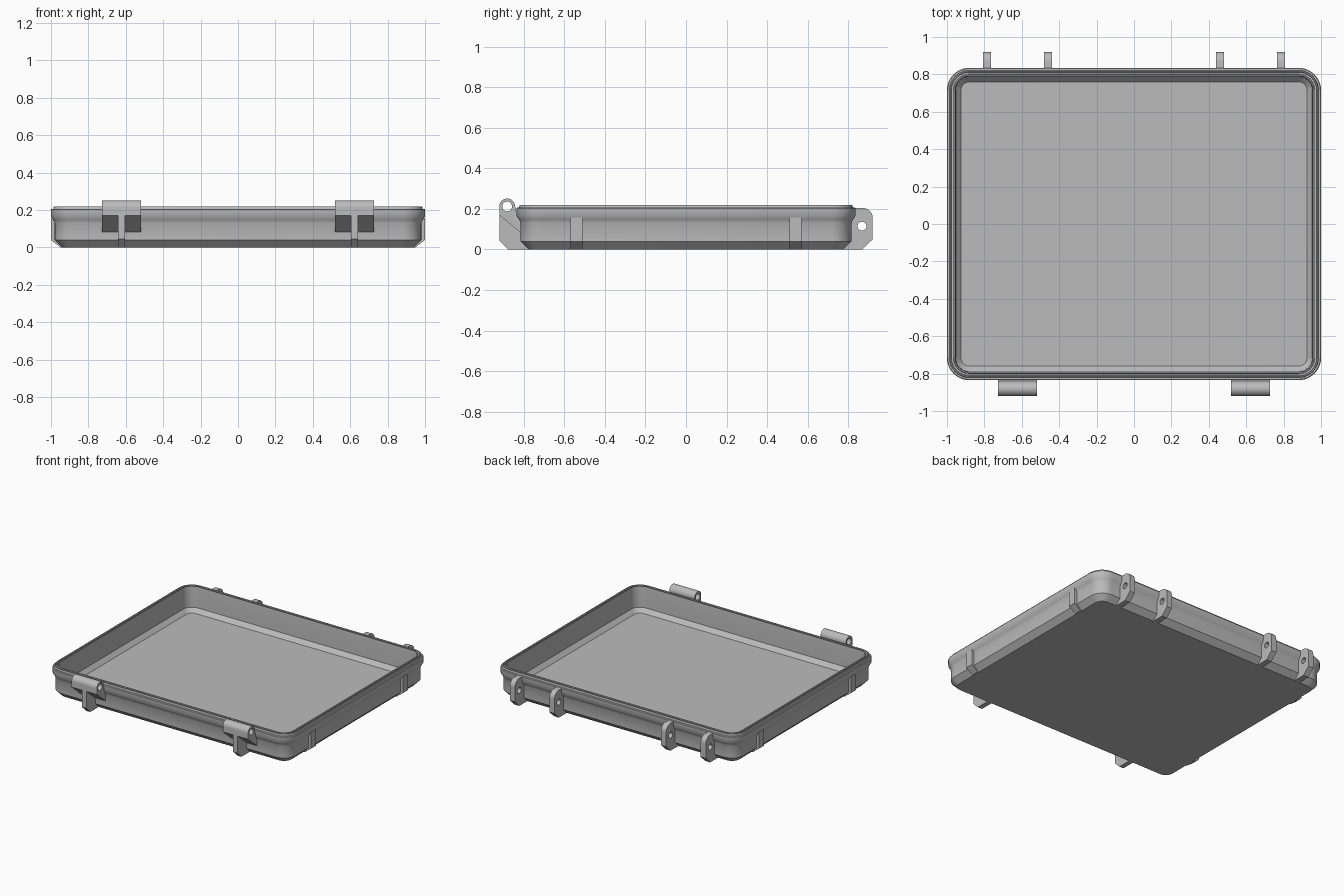
import bpy, bmesh
from math import sin, cos, pi, radians
from mathutils import Matrix, Vector

if "Cube" in bpy.data.objects:
    bpy.data.objects.remove(bpy.data.objects["Cube"])

grey = bpy.data.materials.new("plain_grey")
grey.use_nodes = True
colour = (0.5, 0.5, 0.5, 1)
grey.diffuse_color = colour
grey.node_tree.nodes["Principled BSDF"].inputs["Base Color"].default_value = colour


def finish(name, mesh):
    obj = bpy.data.objects.new(name, mesh)
    bpy.context.collection.objects.link(obj)
    mesh.materials.clear()
    mesh.materials.append(grey)
    bpy.ops.object.select_all(action='DESELECT')
    obj.select_set(True)
    bpy.context.view_layer.objects.active = obj
    bpy.ops.object.shade_smooth_by_angle(angle=radians(35))
    return obj


def arc(cx, cy, r, start, end, n):
    steps = [radians(start + (end - start) * i / n) for i in range(n + 1)]
    return [(cx + r * cos(a), cy + r * sin(a)) for a in steps]


def rounded_ring(bm, inset, z):
    r = 0.12 - inset
    hx, hy = 1.0 - 0.12, 0.835 - 0.12
    pts = []
    for i, (sx, sy) in enumerate([(1, 1), (-1, 1), (-1, -1), (1, -1)]):
        pts += arc(sx * hx, sy * hy, r, i * 90, i * 90 + 90, 10)
    return [bm.verts.new((x, y, z)) for x, y in pts]


# Tray: one wall profile (inset, height) swept around a rounded rectangle
wall = [(0.06, 0), (0.02, 0.04), (0.02, 0.13), (0.012, 0.148), (0, 0.166),
        (0, 0.203), (0.004, 0.207), (0.013, 0.207), (0.016, 0.22),
        (0.022, 0.22), (0.024, 0.2), (0.034, 0.2), (0.036, 0.22),
        (0.043, 0.22), (0.045, 0.2), (0.047, 0.065), (0.075, 0.035)]
bm = bmesh.new()
rings = [rounded_ring(bm, d, z) for d, z in wall]
for a, b in zip(rings, rings[1:]):
    for i in range(len(a)):
        j = (i + 1) % len(a)
        bm.faces.new((a[i], a[j], b[j], b[i]))
bm.faces.new(rings[0])
bm.faces.new(rings[-1])
bmesh.ops.recalc_face_normals(bm, faces=bm.faces)
tray_mesh = bpy.data.meshes.new("tray")
bm.to_mesh(tray_mesh)
bm.free()
finish("tray", tray_mesh)


def plate(name, outlines, width, location, turn=0):
    """Upright plate: outlines in (outward, up), extruded sideways."""
    curve = bpy.data.curves.new(name + "_outline", 'CURVE')
    curve.dimensions = '2D'
    curve.fill_mode = 'BOTH'
    curve.extrude = width / 2
    for pts in outlines:
        spline = curve.splines.new('POLY')
        spline.points.add(len(pts) - 1)
        for p, (u, v) in zip(spline.points, pts):
            p.co = (u, v, 0, 1)
        spline.use_cyclic_u = True
    helper = bpy.data.objects.new(name + "_helper", curve)
    bpy.context.collection.objects.link(helper)
    deps = bpy.context.evaluated_depsgraph_get()
    mesh = bpy.data.meshes.new_from_object(helper.evaluated_get(deps))
    bpy.data.objects.remove(helper)
    bpy.data.curves.remove(curve)
    bm = bmesh.new()
    bm.from_mesh(mesh)
    bmesh.ops.remove_doubles(bm, verts=bm.verts, dist=0.0001)
    bmesh.ops.recalc_face_normals(bm, faces=bm.faces)
    bm.to_mesh(mesh)
    bm.free()
    # Local y becomes up, then the plate turns to face its side
    mesh.transform(Matrix.Translation(Vector(location))
                   @ Matrix.Rotation(radians(turn), 4, 'Z')
                   @ Matrix.Rotation(pi / 2, 4, 'X'))
    mesh.name = name
    return finish(name, mesh)


def hole(u, v, r):
    return arc(u, v, r, 0, 345, 23)


# Part outlines
lug = ([(0.77, 0), (0.868, 0), (0.92, 0.05)]
       + arc(0.87, 0.155, 0.05, 0, 90, 8)
       + [(0.825, 0.205), (0.805, 0.14), (0.805, 0.035)])
barrel = ([(0.8, 0.07), (0.92, 0.17)][::-1]
          + [(0.8, 0.15), (0.835, 0.185)]
          + arc(0.881, 0.212, 0.039, 180, 0, 20))
latch_rib = [(0.77, 0), (0.875, 0), (0.92, 0.045), (0.92, 0.19),
             (0.9, 0.18), (0.805, 0.15), (0.805, 0.035)]
side_rib = [(0.93, 0), (0.948, 0), (1.0, 0.04), (1.0, 0.157),
            (0.965, 0.157), (0.965, 0.035)]

for side, s in (("left", 1), ("right", -1)):
    # Hinge lugs at the back
    for kind, x in (("inner", 0.46), ("outer", 0.786)):
        plate(f"{side}_{kind}_hinge_lug", [lug, hole(0.867, 0.115, 0.022)],
              0.042, (s * x, 0, 0), 90)
    # Latch barrels with support ribs at the front
    plate(f"{side}_latch_barrel", [barrel, hole(0.881, 0.212, 0.024)],
          0.208, (s * 0.623, 0, 0), -90)
    plate(f"{side}_latch_rib", [latch_rib], 0.036, (s * 0.623, 0, 0), -90)
    # Ribs on the side walls
    for end, y in (("front", -0.54), ("back", 0.54)):
        plate(f"{side}_{end}_rib", [side_rib], 0.058, (0, y, 0),
              0 if s > 0 else 180)
